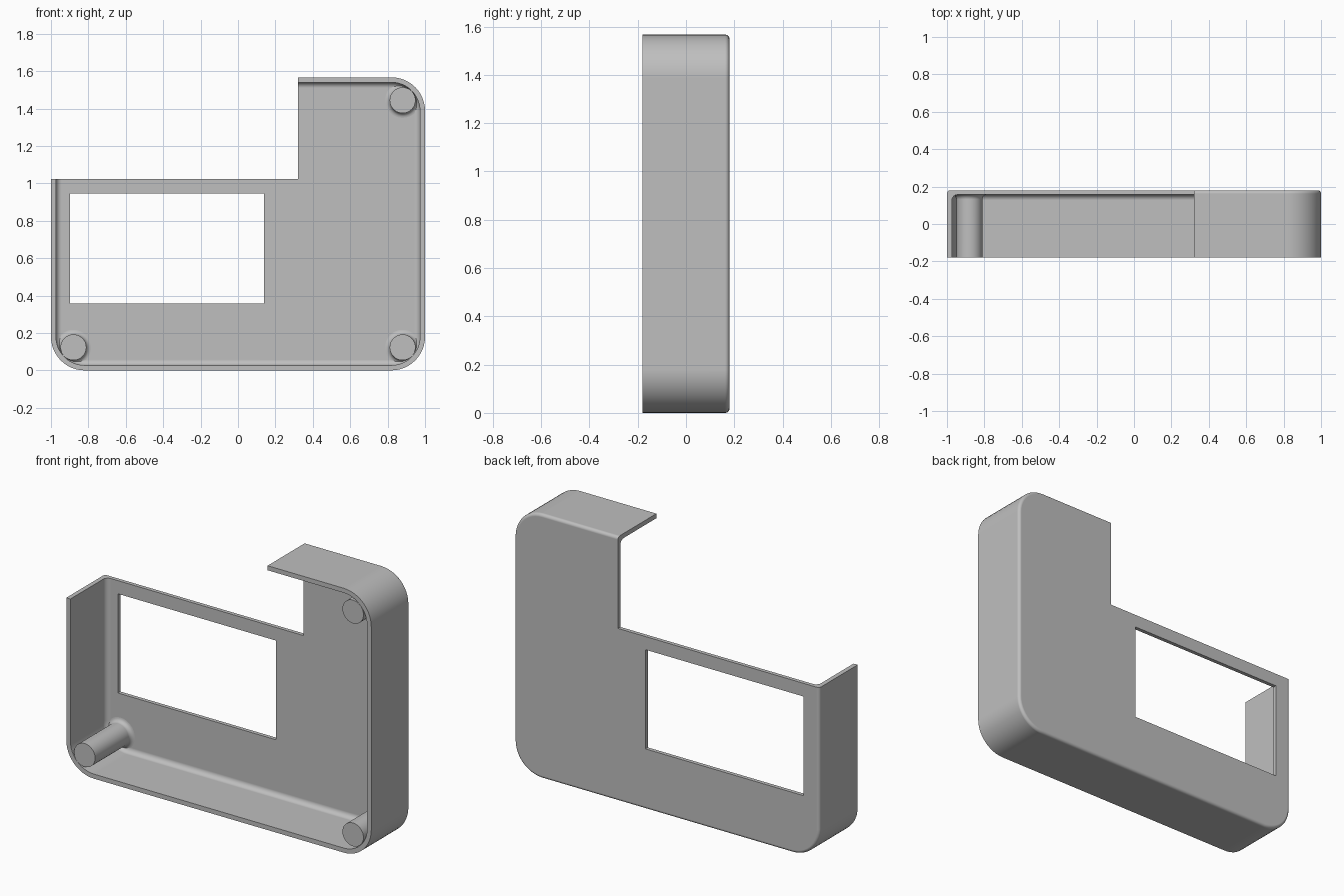
import bpy
import bmesh
from math import sin, cos, pi

cube = bpy.data.objects.get("Cube")
if cube:
    bpy.data.objects.remove(cube, do_unlink=True)

HEIGHT, HALF_DEPTH = 1.567, 0.18
CORNER, WALL = 0.18, 0.027
OUTER_FILLET, INNER_FILLET = 0.018, 0.03
FLOOR = HALF_DEPTH - 0.023
PEG_RADIUS, PEG_FLARE = 0.069, 0.025

grey = bpy.data.materials.new("plain grey")
grey.use_nodes = True
COLOUR = (0.52, 0.52, 0.52, 1)
grey.diffuse_color = COLOUR
grey.node_tree.nodes["Principled BSDF"].inputs["Base Color"].default_value = COLOUR


def make_object(name, bm):
    bmesh.ops.recalc_face_normals(bm, faces=bm.faces[:])
    mesh = bpy.data.meshes.new(name)
    bm.to_mesh(mesh)
    bm.free()
    mesh.materials.append(grey)
    obj = bpy.data.objects.new(name, mesh)
    bpy.context.collection.objects.link(obj)
    return obj


def loft(name, rings):
    """Skin equal-length rings of points and cap both ends."""
    bm = bmesh.new()
    loops = [[bm.verts.new(p) for p in ring] for ring in rings]
    for a, b in zip(loops, loops[1:]):
        for i in range(len(a)):
            j = (i + 1) % len(a)
            bm.faces.new((a[i], a[j], b[j], b[i]))
    bm.faces.new(loops[0])
    bm.faces.new(loops[-1])
    return make_object(name, bm)


def rounded_ring(inset, y, steps=12):
    """Rounded rectangle of the case outline, shrunk by inset."""
    r, points = CORNER - inset, []
    for k, (sx, top) in enumerate(((1, 1), (-1, 1), (-1, 0), (1, 0))):
        cx = sx * (1 - CORNER)
        cz = HEIGHT - CORNER if top else CORNER
        for s in range(steps + 1):
            a = (k + s / steps) * pi / 2
            points.append((cx + r * cos(a), y, cz + r * sin(a)))
    return points


def box(name, x0, x1, y0, y1, z0, z1):
    return loft(name, [[(x0, y, z0), (x1, y, z0), (x1, y, z1), (x0, y, z1)]
                       for y in (y0, y1)])


def activate(obj):
    bpy.ops.object.select_all(action='DESELECT')
    obj.select_set(True)
    bpy.context.view_layer.objects.active = obj


def smooth(obj):
    activate(obj)
    bpy.ops.object.shade_smooth_by_angle(angle=pi / 6)
    mod = obj.modifiers.new("even_normals", 'WEIGHTED_NORMAL')
    mod.keep_sharp = True


# Case: outer back fillet, outer wall, rim, inner wall, inner floor fillet
arc = [i / 6 * pi / 2 for i in range(7)]
rings = [rounded_ring(OUTER_FILLET * (1 - sin(a)),
                      HALF_DEPTH - OUTER_FILLET * (1 - cos(a))) for a in arc]
rings += [rounded_ring(0, -HALF_DEPTH), rounded_ring(WALL, -HALF_DEPTH)]
rings += [rounded_ring(WALL + INNER_FILLET * (1 - cos(a)),
                       FLOOR - INNER_FILLET * (1 - sin(a))) for a in arc]
case = loft("case_shell", rings)

# Open upper corner and rectangular window
cutters = [box("corner_cutter", -1.2, 0.32, -0.5, 0.5, 1.024, 2),
           box("window_cutter", -0.898, 0.14, -0.5, 0.5, 0.358, 0.946)]
activate(case)
for cutter in cutters:
    mod = case.modifiers.new(cutter.name, 'BOOLEAN')
    mod.operation, mod.solver, mod.object = 'DIFFERENCE', 'EXACT', cutter
    bpy.ops.object.modifier_apply(modifier=mod.name)
for cutter in cutters:
    bpy.data.objects.remove(cutter, do_unlink=True)
smooth(case)

# Mounting pegs with flared bases
profile = [(PEG_RADIUS, -HALF_DEPTH)]
profile += [(PEG_RADIUS + PEG_FLARE * (1 - cos(a)),
             FLOOR - PEG_FLARE * (1 - sin(a))) for a in arc]
for name, x, z in (("lower_right_peg", -0.88, 0.123),
                   ("lower_left_peg", 0.88, 0.123),
                   ("upper_left_peg", 0.88, HEIGHT - 0.123)):
    circles = [[(x + r * cos(i * pi / 24), y, z + r * sin(i * pi / 24))
                for i in range(48)] for r, y in profile]
    smooth(loft(name, circles))
